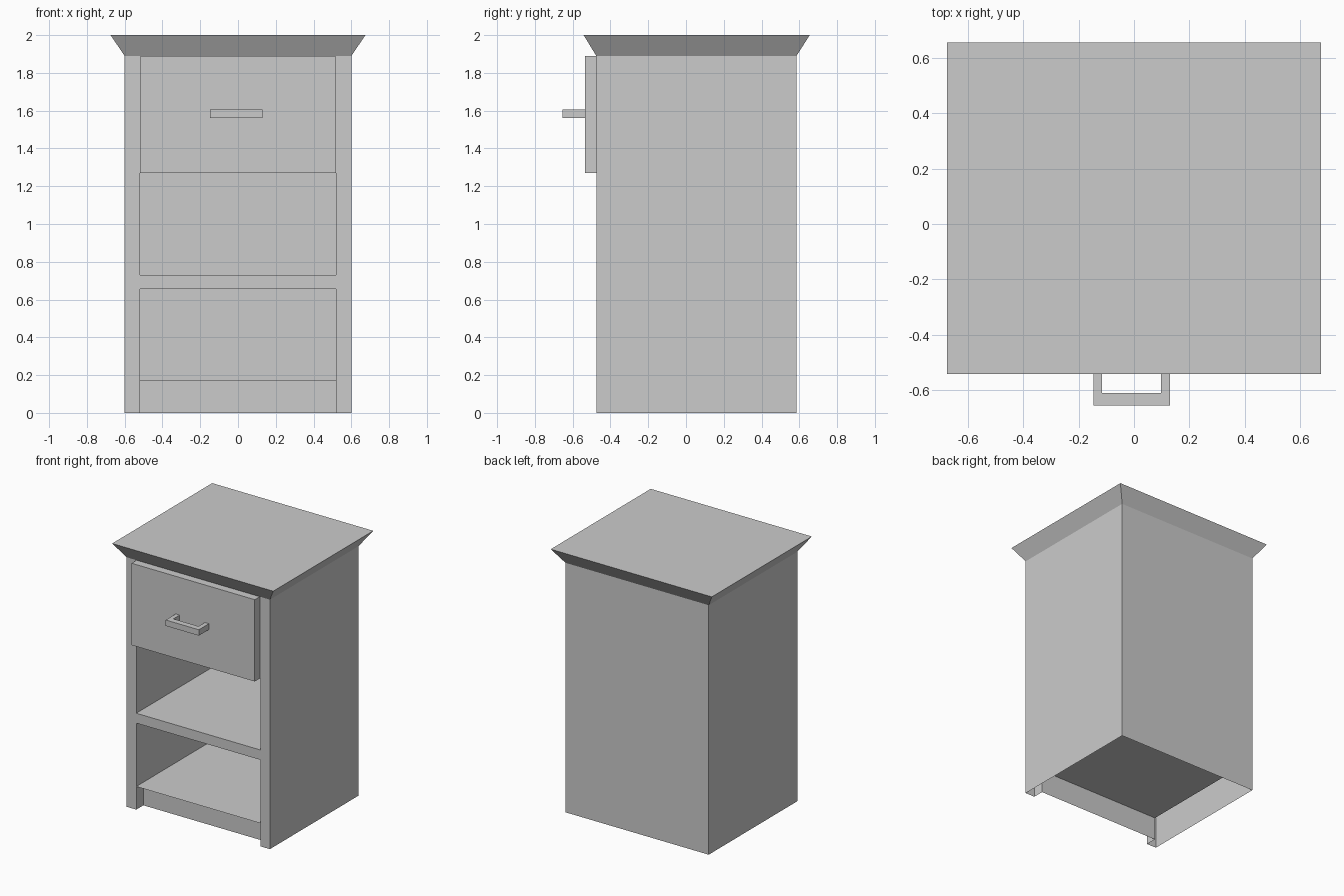
import bpy, bmesh

if "Cube" in bpy.data.objects:
    bpy.data.objects.remove(bpy.data.objects["Cube"])

FACES = {"bottom": (0, 3, 2, 1), "top": (4, 5, 6, 7), "front": (0, 1, 5, 4),
         "back": (2, 3, 7, 6), "right": (1, 2, 6, 5), "left": (3, 0, 4, 7)}


def add_box(bm, x, y, z, skip=(), inward=False, flare=None):
    """Box from (min, max) ranges; faces can be left open, turned inward, or flared at the top."""
    rings = [(x, y, z[0]), (*(flare or (x, y)), z[1])]
    v = [bm.verts.new((xr[i], yr[j], h)) for xr, yr, h in rings
         for i, j in ((0, 0), (1, 0), (1, 1), (0, 1))]
    for name, idx in FACES.items():
        if name not in skip:
            bm.faces.new([v[i] for i in (reversed(idx) if inward else idx)])


def finish(bm, name):
    bmesh.ops.remove_doubles(bm, verts=bm.verts, dist=0.0001)
    mesh = bpy.data.meshes.new(name)
    bm.to_mesh(mesh)
    bm.free()
    obj = bpy.data.objects.new(name, mesh)
    bpy.context.collection.objects.link(obj)
    return obj


X, Y, H = (-0.6, 0.6), (-0.475, 0.585), 1.89
IN = (-0.52, 0.52)
levels = [0, 0.175, 0.655, 0.73, 1.27, H]

# Carcass: outer sheets, open underneath
bm = bmesh.new()
add_box(bm, X, Y, (0, H), skip=("bottom", "top", "front"))

# Front frame: stiles in bands, then rails
only_front = [n for n in FACES if n != "front"]
for z in zip(levels, levels[1:]):
    for x in ((X[0], IN[0]), (IN[1], X[1])):
        add_box(bm, x, Y, z, skip=only_front)
for z in ((0.655, 0.73), (1.27, H)):
    add_box(bm, IN, Y, z, skip=only_front)

# Two open compartments and the recessed toe kick
for z in ((0.175, 0.655), (0.73, 1.27)):
    add_box(bm, IN, (Y[0], 0.51), z, skip=("front",), inward=True)
add_box(bm, IN, (Y[0], -0.39), (0, 0.175), skip=("front", "bottom", "top"), inward=True)
finish(bm, "carcass")

# Flared top
bm = bmesh.new()
add_box(bm, X, Y, (H, 2.0), flare=((-0.675, 0.675), (-0.542, 0.655)))
finish(bm, "flared_top")

# Drawer front
bm = bmesh.new()
add_box(bm, (-0.517, 0.515), (-0.535, -0.475), (1.27, H))
finish(bm, "drawer_front")

# Drawer pull: U-shaped outline extruded upward
outline = [(-0.147, -0.535), (-0.147, -0.655), (0.13, -0.655), (0.13, -0.535),
           (0.097, -0.535), (0.097, -0.61), (-0.115, -0.61), (-0.115, -0.535)]
bm = bmesh.new()
face = bm.faces.new([bm.verts.new((x, y, 1.56)) for x, y in outline])
new = bmesh.ops.extrude_face_region(bm, geom=[face], use_keep_orig=True)["geom"]
bmesh.ops.translate(bm, verts=[g for g in new if isinstance(g, bmesh.types.BMVert)],
                    vec=(0, 0, 0.045))
bmesh.ops.recalc_face_normals(bm, faces=bm.faces)
finish(bm, "drawer_pull")
